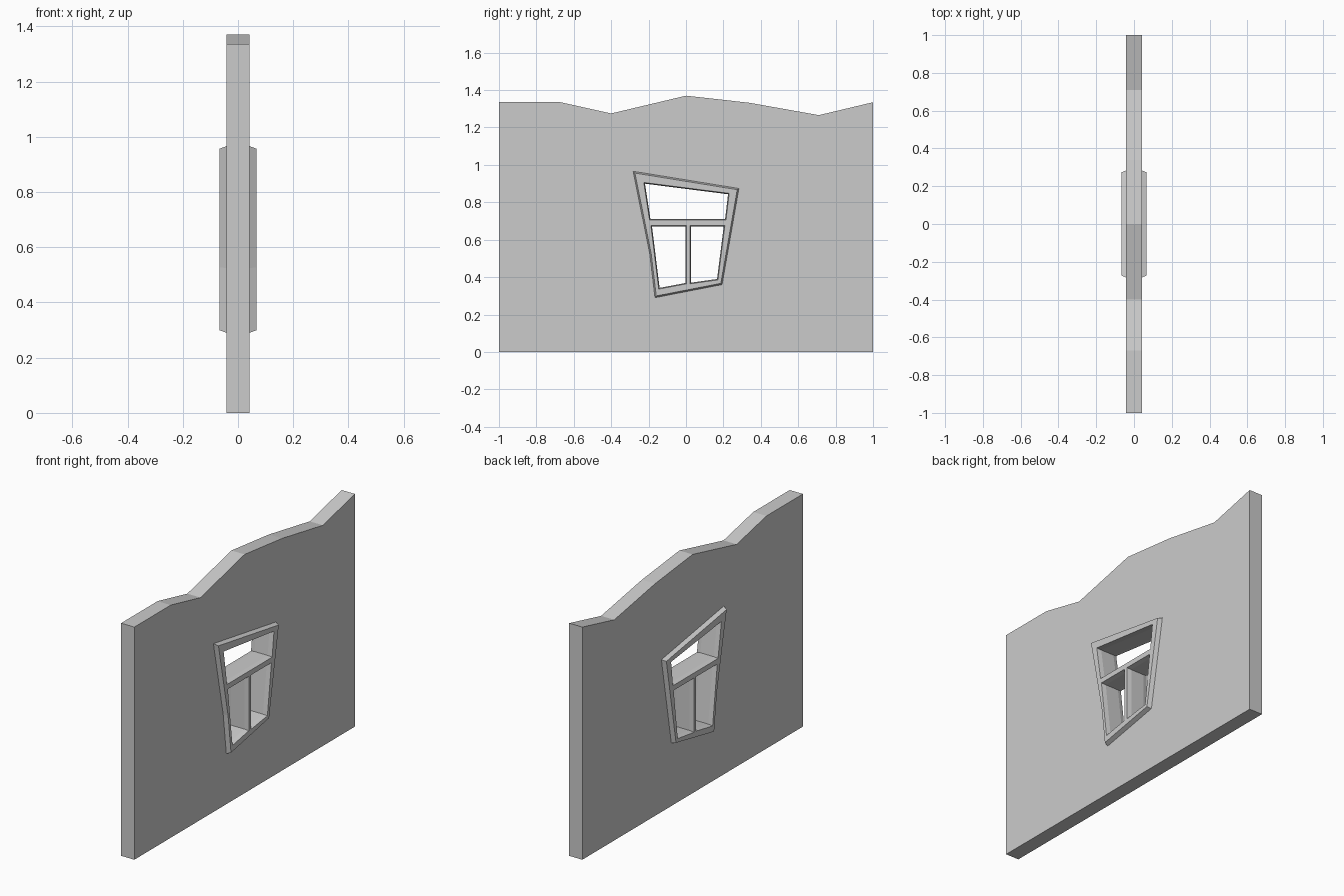
import bpy
import bmesh
from mathutils import Vector

cube = bpy.data.objects.get("Cube")
if cube:
    bpy.data.objects.remove(cube, do_unlink=True)

GREY = (0.6, 0.6, 0.6, 1.0)
plaster = bpy.data.materials.new("plain grey")
plaster.use_nodes = True
plaster.diffuse_color = GREY
plaster.node_tree.nodes["Principled BSDF"].inputs["Base Color"].default_value = GREY


def inset(points, d):
    """Offset a counter-clockwise (y, z) outline inwards by d."""
    pts = [Vector(p) for p in points]
    result = []
    for i, p in enumerate(pts):
        a = (p - pts[i - 1]).normalized()
        b = (pts[(i + 1) % len(pts)] - p).normalized()
        na, nb = Vector((-a.y, a.x)), Vector((-b.y, b.x))
        result.append(p + (na + nb) * d / (1 + na.dot(nb)))
    return result


def loft(name, sections):
    """Solid through matching (x, outline) sections, capped at both ends."""
    bm = bmesh.new()
    rings = [[bm.verts.new((x, p[0], p[1])) for p in outline] for x, outline in sections]
    for r, s in zip(rings, rings[1:]):
        for i in range(len(r)):
            j = (i + 1) % len(r)
            bm.faces.new((r[i], r[j], s[j], s[i]))
    bm.faces.new(rings[0])
    bm.faces.new(rings[-1])
    bmesh.ops.recalc_face_normals(bm, faces=bm.faces)
    mesh = bpy.data.meshes.new(name)
    bm.to_mesh(mesh)
    bm.free()
    mesh.materials.append(plaster)
    obj = bpy.data.objects.new(name, mesh)
    bpy.context.collection.objects.link(obj)
    return obj


def cut(obj, cutters):
    """Subtract the cutters, bake the result and remove the cutters."""
    for c in cutters:
        c.hide_render = True
        mod = obj.modifiers.new("cut", "BOOLEAN")
        mod.operation = "DIFFERENCE"
        mod.solver = "EXACT"
        mod.object = c
    graph = bpy.context.evaluated_depsgraph_get()
    baked = bpy.data.meshes.new_from_object(obj.evaluated_get(graph))
    obj.modifiers.clear()
    obj.data = baked
    for c in cutters:
        bpy.data.objects.remove(c, do_unlink=True)


WALL, FRAME, CHAMFER = 0.042, 0.067, 0.008

# Outlines in (y, z), counter-clockwise
wall_outline = [(-1, 0), (1, 0), (1, 1.335), (0.71, 1.266), (0.34, 1.332),
                (0, 1.37), (-0.4, 1.275), (-0.67, 1.335), (-1, 1.335)]
frame_outline = [(-0.166, 0.29), (0.193, 0.36), (0.283, 0.874),
                 (-0.283, 0.966), (-0.194, 0.525)]
openings = [
    [(-0.195, 0.705), (0.214, 0.705), (0.231, 0.848), (-0.226, 0.906)],
    [(-0.146, 0.336), (0.003, 0.364), (0.003, 0.676), (-0.188, 0.676)],
    [(0.022, 0.364), (0.171, 0.385), (0.208, 0.676), (0.022, 0.676)],
]

# Wall slab with a ragged top and a window hole
wall = loft("wall", [(-WALL, wall_outline), (WALL, wall_outline)])
hole = inset(frame_outline, 0.01)
cut(wall, [loft("hole_cutter", [(-1, hole), (1, hole)])])

# Window frame, tapering where it stands out from the wall
rim = inset(frame_outline, CHAMFER)
frame = loft("window_frame", [(-FRAME, rim), (-WALL, frame_outline),
                              (WALL, frame_outline), (FRAME, rim)])

# Pane openings, flared towards both faces
cutters = []
for outline in openings:
    inner = inset(outline, CHAMFER * 0.7)
    cutters.append(loft("pane_cutter", [(-FRAME - 0.001, outline), (-WALL, inner),
                                        (WALL, inner), (FRAME + 0.001, outline)]))
cut(frame, cutters)
